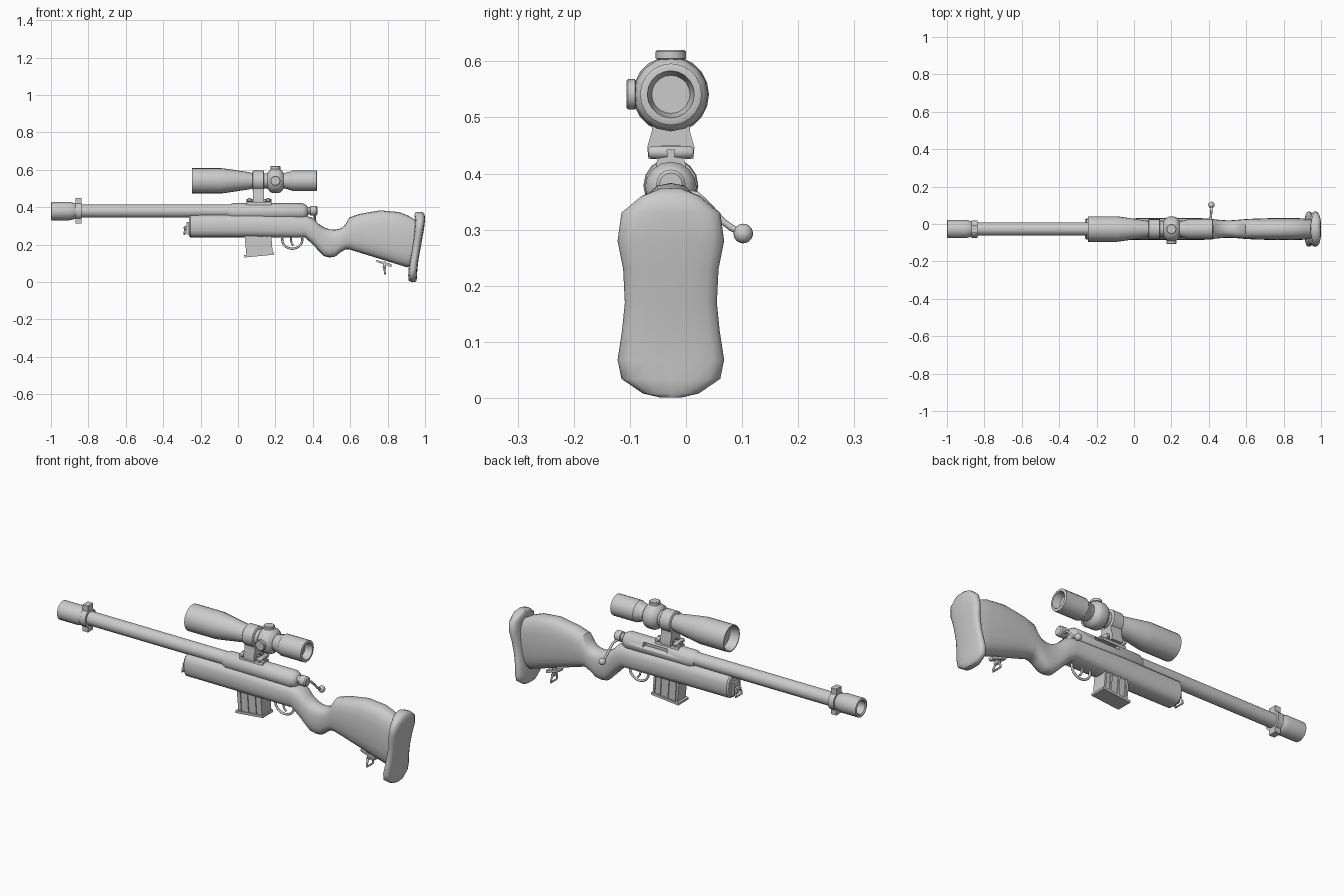
import bpy, math
from mathutils import Vector

if "Cube" in bpy.data.objects:
    bpy.data.objects.remove(bpy.data.objects["Cube"])

YC = -0.027  # centre plane of everything except the bolt handle


def finish(ob, angle=38):
    bpy.ops.object.select_all(action='DESELECT')
    ob.select_set(True)
    bpy.context.view_layer.objects.active = ob
    bpy.ops.object.shade_smooth_by_angle(angle=math.radians(angle))
    return ob


def loft(name, rings, angle=38):
    """Skin a list of equal-length point rings and cap both ends."""
    n = len(rings[0])
    verts = [p for r in rings for p in r]
    faces = [(k * n + i, k * n + (i + 1) % n, (k + 1) * n + (i + 1) % n, (k + 1) * n + i)
             for k in range(len(rings) - 1) for i in range(n)]
    faces += [tuple(range(n))[::-1], tuple(range(len(verts) - n, len(verts)))]
    me = bpy.data.meshes.new(name)
    me.from_pydata(verts, [], faces)
    ob = bpy.data.objects.new(name, me)
    bpy.context.collection.objects.link(ob)
    bpy.ops.object.select_all(action='DESELECT')
    ob.select_set(True)
    bpy.context.view_layer.objects.active = ob
    bpy.ops.object.mode_set(mode='EDIT')
    bpy.ops.mesh.select_all(action='SELECT')
    bpy.ops.mesh.normals_make_consistent(inside=False)
    bpy.ops.object.mode_set(mode='OBJECT')
    return finish(ob, angle)


def oval(n, a, b, e=2):
    """Superellipse outline with half sizes a, b."""
    out = []
    for i in range(n):
        t = 2 * math.pi * i / n
        c, s = math.cos(t), math.sin(t)
        out.append((a * math.copysign(abs(c) ** (2 / e), c), b * math.copysign(abs(s) ** (2 / e), s)))
    return out


def turned(name, profile, centre, axis='x', n=16):
    """Round part from (distance along axis, radius) points."""
    cx, cy, cz = centre
    place = {'x': lambda d, u, v: (cx + d, cy + u, cz + v),
             'y': lambda d, u, v: (cx + u, cy + d, cz + v),
             'z': lambda d, u, v: (cx + u, cy + v, cz + d)}[axis]
    return loft(name, [[place(d, u, v) for u, v in oval(n, r, r)] for d, r in profile])


def prism_x(name, outline, x0, x1):
    return loft(name, [[(x, YC + y, z) for y, z in outline] for x in (x0, x1)])


def prism_y(name, outline, half):
    return loft(name, [[(x, YC + s * half, z) for x, z in outline] for s in (-1, 1)])


def box(name, x0, x1, half, z0, z1):
    return prism_y(name, [(x0, z0), (x1, z0), (x1, z1), (x0, z1)], half)


def rod(name, pts, r, closed=False):
    cu = bpy.data.curves.new(name, 'CURVE')
    cu.dimensions = '3D'
    cu.bevel_depth, cu.bevel_resolution, cu.use_fill_caps = r, 2, True
    sp = cu.splines.new('POLY')
    sp.points.add(len(pts) - 1)
    for p, c in zip(sp.points, pts):
        p.co = (*c, 1)
    sp.use_cyclic_u = closed
    ob = bpy.data.objects.new(name, cu)
    bpy.context.collection.objects.link(ob)
    bpy.ops.object.select_all(action='DESELECT')
    ob.select_set(True)
    bpy.context.view_layer.objects.active = ob
    bpy.ops.object.convert(target='MESH')
    return finish(bpy.context.object, 50)


# Stock: x, bottom, top, half width
sections = [(-.263, .248, .352, .049), (-.255, .238, .36, .056), (.05, .238, .362, .058),
            (.36, .237, .355, .058), (.40, .20, .343, .056), (.43, .168, .312, .052),
            (.46, .138, .292, .049), (.49, .131, .281, .047), (.52, .136, .28, .047),
            (.55, .16, .286, .049), (.575, .174, .308, .051), (.595, .174, .345, .053),
            (.65, .157, .364, .056), (.76, .123, .383, .059), (.86, .092, .374, .059),
            (.905, .078, .357, .057), (.945, .09, .335, .052)]
loft("stock", [[(x, YC + y, (a + b) / 2 + z) for y, z in oval(20, w, (b - a) / 2, 2.7)]
               for x, a, b, w in sections])

# Butt pad: z, front x, back x, half width
pad = [(.001, .925, .95, .02), (.008, .913, .955, .05), (.034, .91, .957, .088),
       (.068, .912, .959, .095), (.12, .92, .965, .087), (.17, .928, .974, .082),
       (.23, .937, .985, .085), (.28, .943, .994, .095), (.33, .947, 1.0, .088),
       (.36, .943, .998, .052), (.373, .95, .985, .02)]
loft("butt_pad", [[((a + b) / 2 + x, YC + y, z) for x, y in oval(16, (b - a) / 2, w, 2.8)]
                  for z, a, b, w in pad], 50)

# Barrel, hollow muzzle and sight band
turned("barrel", [(-.89, .035), (.0, .035)], (0, YC, .379))
turned("muzzle", [(-.90, .03), (-.995, .034), (-1.0, .04), (-.997, .049), (-.90, .049),
                  (-.875, .043), (-.865, .036)], (0, YC, .379))
turned("barrel_band", [(-.868, .047), (-.836, .047)], (0, YC, .379))
for nm, a, b in (("band_top_lug", .415, .45), ("band_bottom_lug", .312, .345)):
    box(nm, -.868, -.836, .022, a, b)

# Receiver with ejection port
receiver = turned("receiver", [(-.05, .036), (-.03, .046), (.345, .046), (.365, .036), (.375, .02)],
                  (0, YC, .375))
port = box("port_cutter", .10, .24, .03, .382, .405)
port.location.y = .048
port.hide_render = True
port.hide_set(True)
mod = receiver.modifiers.new("port", 'BOOLEAN')
mod.object, mod.operation = port, 'DIFFERENCE'

# Bolt
turned("bolt_body", [(.36, .02), (.385, .02), (.387, .026), (.418, .026), (.424, .02)], (0, YC, .381))
rod("bolt_handle", [(.40, YC, .372), (.408, .02, .362), (.412, .045, .337), (.413, .065, .315),
                    (.414, .08, .304), (.414, .1, .294)], .006)
bpy.ops.mesh.primitive_uv_sphere_add(segments=16, ring_count=10, radius=.0175, location=(.414, .102, .293))
bpy.context.object.name = "bolt_knob"
finish(bpy.context.object)

# Scope: hollow bell, tube and eyepiece in one turned profile
SC = (0, YC, .541)
turned("scope_tube", [(-.20, .052), (-.24, .06), (-.246, .063), (-.246, .068), (-.09, .068),
                      (-.06, .064), (.06, .046), (.08, .04), (.245, .04), (.285, .051),
                      (.29, .055), (.42, .055), (.422, .05), (.422, .042), (.385, .034)], SC, n=20)
turned("scope_ring", [(.077, .05), (.08, .054), (.137, .054), (.14, .05)], SC)
turned("turret_hub", [(.158, .042), (.172, .06), (.185, .066), (.217, .066), (.23, .06), (.244, .042)], SC)
for nm, ax, sgn in (("elevation_turret", 'z', 1), ("windage_turret", 'y', -1)):
    turned(nm, [(sgn * d, r) for d, r in ((.03, .022), (.062, .022), (.064, .027), (.076, .027), (.079, .024))],
           (.20, YC, .541), ax)

# Scope mount
prism_x("mount_clamp", [(-.033, .50), (-.034, .475), (-.042, .447), (-.04, .426), (-.026, .426), (-.016, .45),
                        (.016, .45), (.026, .426), (.04, .426), (.042, .447), (.034, .475), (.033, .50)], .08, .14)
prism_x("mount_rail", [(-.027, .41), (.027, .41), (.024, .427), (.006, .43), (.008, .443),
                       (-.008, .443), (-.006, .43), (-.024, .427)], .045, .18)
for i, x in enumerate((.062, .162)):
    turned(f"mount_screw_{i}", [(-.04, .008), (-.034, .012), (.034, .012), (.04, .008)], (x, YC, .438), 'y', 10)

# Magazine with ribs and floor plate
prism_y("magazine", [(.035, .25), (.045, .142), (.183, .156), (.177, .25)], .034)
for i, x in enumerate((.048, .09, .135, .168)):
    prism_y(f"magazine_rib_{i}", [(x, .25), (x + .007, .144 + (x - .04) * .1),
                                  (x + .017, .146 + (x - .04) * .1), (x + .01, .25)], .039)
prism_y("magazine_floor", [(.034, .131), (.192, .146), (.191, .158), (.033, .143)], .042)

# Trigger guard and trigger
rod("trigger_guard", [(.29 + .054 * math.cos(t), YC, .228 + .05 * math.sin(t))
                      for t in [math.pi * (.95 + 1.1 * i / 14) for i in range(15)]], .006)
rod("trigger", [(.285, YC, .245), (.283, YC, .222), (.288, YC, .205), (.298, YC, .194)], .005)


def swivel(name, x, z, dx, dz):
    """Sling loop hanging across the gun along (dx, dz)."""
    d = Vector((dx, 0, dz))
    shape = [(-.013, 0), (.013, 0), (.026, .026), (.024, .036), (-.024, .036), (-.026, .026)]
    pts = [Vector((x, YC + y, z)) + d * t for y, t in shape]
    rod(name + "_loop", pts, .005, True)
    turned(name + "_pin", [(-.016, .009), (.016, .009)], (x, YC, z), 'y', 10)


# Sling swivels
swivel("rear_swivel", .782, .08, .1, -1)
prism_y("rear_swivel_base", [(.738, .118), (.742, .107), (.82, .08), (.822, .095)], .014)
box("rear_swivel_stud", .774, .79, .008, .075, .11)
swivel("front_swivel", -.282, .29, -.15, -1)
box("front_swivel_base", -.275, -.25, .022, .255, .32)
box("front_swivel_stud", -.288, -.26, .008, .282, .298)
